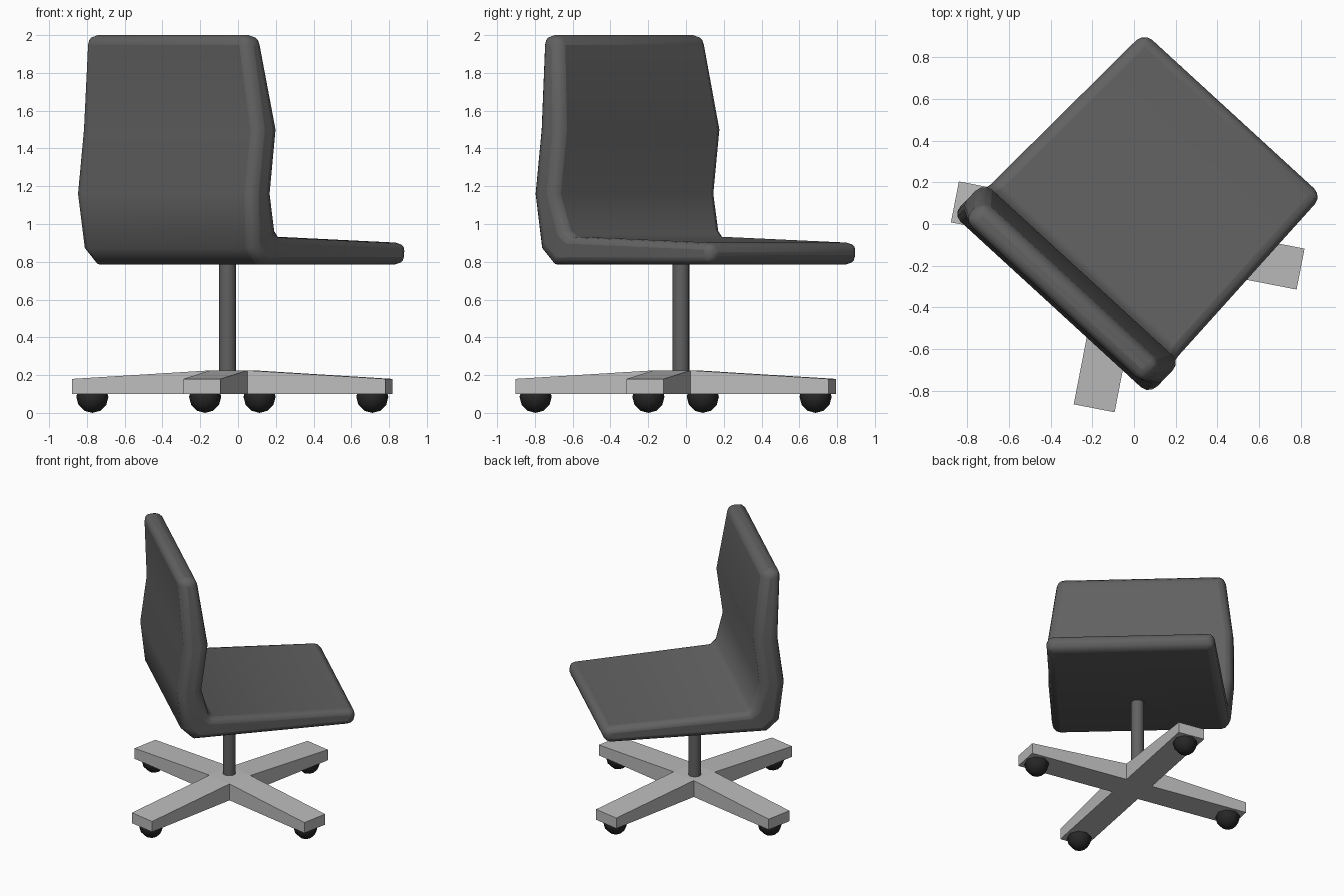
import bpy, bmesh
from math import radians, cos, sin

if "Cube" in bpy.data.objects:
    bpy.data.objects.remove(bpy.data.objects["Cube"])


def material(name, v):
    m = bpy.data.materials.new(name)
    m.diffuse_color = (v, v, v, 1)
    m.use_nodes = True
    m.node_tree.nodes["Principled BSDF"].inputs["Base Color"].default_value = m.diffuse_color
    return m


DARK = material("dark_grey", 0.12)
LIGHT = material("light_grey", 0.5)
BLACK = material("black", 0.02)


def finish(bm, name, mat, smooth=None):
    bmesh.ops.recalc_face_normals(bm, faces=bm.faces[:])
    me = bpy.data.meshes.new(name)
    bm.to_mesh(me)
    bm.free()
    ob = bpy.data.objects.new(name, me)
    bpy.context.collection.objects.link(ob)
    me.materials.append(mat)
    if smooth:
        bpy.ops.object.select_all(action='DESELECT')
        ob.select_set(True)
        bpy.context.view_layer.objects.active = ob
        bpy.ops.object.shade_smooth_by_angle(angle=radians(smooth))
    return ob


# One-piece seat and backrest: outer (a, z), inner (a, z), half width, sideways shift
SECTIONS = [
    ((-0.54, 2.00), (-0.41, 2.00), 0.58, -0.014),
    ((-0.51, 1.50), (-0.34, 1.50), 0.64, -0.014),
    ((-0.555, 1.16), (-0.385, 1.16), 0.64, -0.014),
    ((-0.525, 0.87), (-0.33, 0.965), 0.62, -0.014),
    ((-0.44, 0.785), (-0.29, 0.933), 0.61, -0.014),
    ((0.705, 0.785), (0.715, 0.90), 0.58, -0.03),
]


def place(a, b, z):
    # forward and sideways axes of the turned seat
    return (0.701 * a + 0.737 * b, 0.713 * a - 0.676 * b, z)


bm = bmesh.new()
rings = []
for (ao, zo), (ai, zi), h, c in SECTIONS:
    rings.append([bm.verts.new(place(a, b, z)) for a, b, z in
                  ((ao, c - h, zo), (ao, c + h, zo), (ai, c + h, zi), (ai, c - h, zi))])
for r, s in zip(rings, rings[1:]):
    for i in range(4):
        j = (i + 1) % 4
        bm.faces.new((r[i], r[j], s[j], s[i]))
bm.faces.new(rings[0])
bm.faces.new(rings[-1])
seat = finish(bm, "seat_and_backrest", DARK, 60)
bev = seat.modifiers.new("rounded_rim", 'BEVEL')
bev.width = 0.052
bev.segments = 3
bev.limit_method = 'ANGLE'
bev.angle_limit = radians(60)
bev.use_clamp_overlap = False
seat.data.polygons.foreach_set("use_smooth", [True] * len(seat.data.polygons))

# Four-legged base: square hub with sloping legs extruded from it
CX, CY, TURN = -0.03, -0.055, radians(-11)


def around(r, t, k):
    ang = TURN + k * radians(90)
    return CX + r * cos(ang) - t * sin(ang), CY + r * sin(ang) + t * cos(ang)


bm = bmesh.new()
bmesh.ops.create_cube(bm, size=1)
for v in bm.verts:
    x, y = around(v.co.x * 0.2, v.co.y * 0.2, 0)
    v.co = (x, y, 0.225 if v.co.z > 0 else 0.10)
bm.normal_update()
sides = [f for f in bm.faces if abs(f.normal.z) < 0.5]
for f in sides:
    n = f.normal.copy()
    f2 = bmesh.ops.extrude_discrete_faces(bm, faces=[f])["faces"][0]
    for v in f2.verts:
        v.co += n * 0.745
        if v.co.z > 0.15:
            v.co.z = 0.18
finish(bm, "base_legs", LIGHT)

# Centre post
bpy.ops.mesh.primitive_cylinder_add(vertices=16, radius=0.045, depth=0.62,
                                    location=(-0.055, -0.027, 0.51))
post = bpy.context.object
post.name = "centre_post"
post.data.materials.append(DARK)
bpy.ops.object.shade_smooth_by_angle(angle=radians(40))

# Casters
for k in range(4):
    x, y = around(0.755, 0, k)
    bpy.ops.mesh.primitive_uv_sphere_add(segments=8, ring_count=6, radius=0.085,
                                         location=(x, y, 0.085))
    ob = bpy.context.object
    ob.name = f"caster_{k + 1}"
    ob.data.materials.append(BLACK)
    bpy.ops.object.shade_smooth_by_angle(angle=radians(60))
